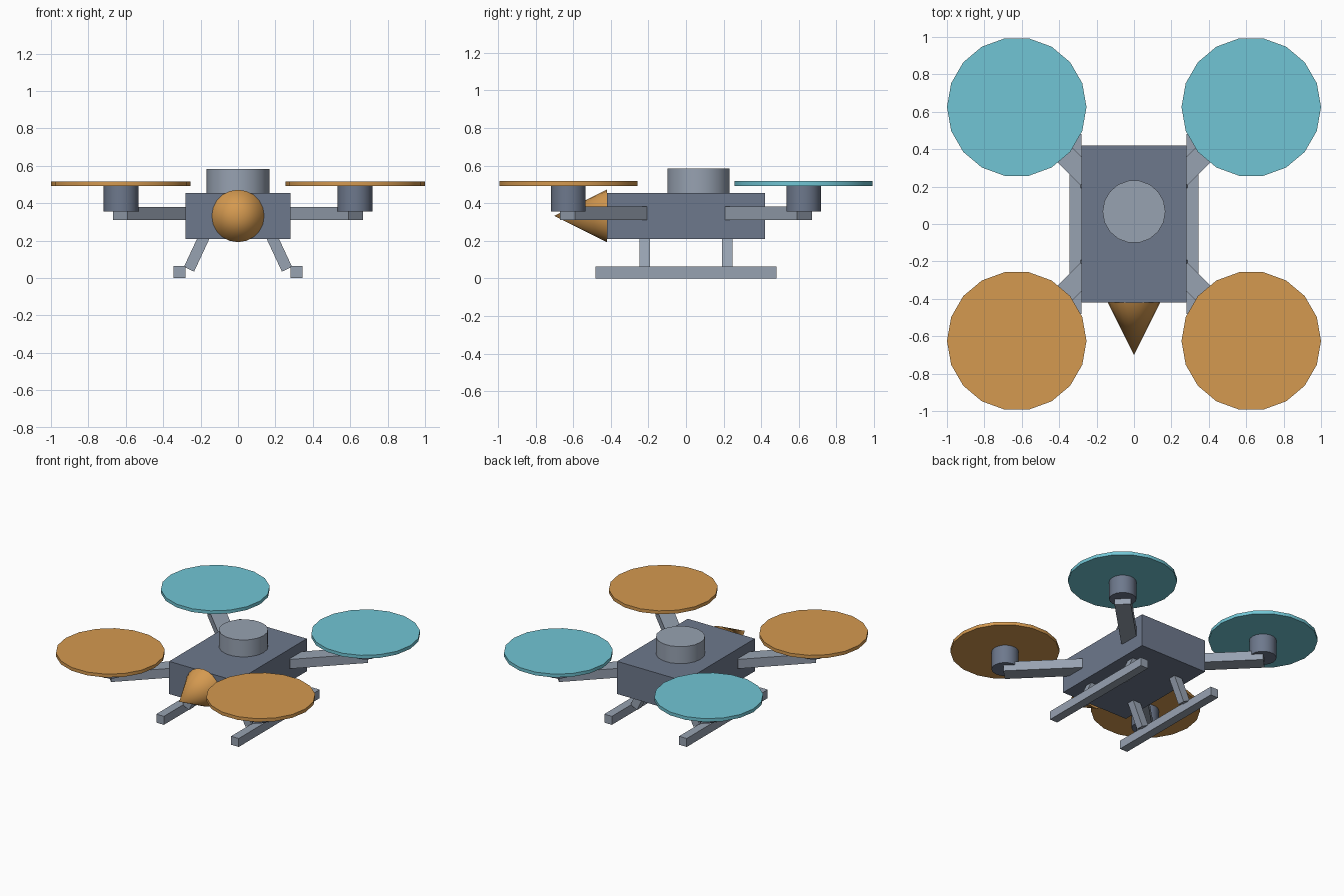
import bpy
from math import radians, sqrt, sin, cos
from mathutils import Vector

old = bpy.data.objects.get("Cube")
if old:
    bpy.data.objects.remove(old, do_unlink=True)


def material(name, rgb):
    m = bpy.data.materials.new(name)
    m.use_nodes = True
    colour = (*rgb, 1)
    m.diffuse_color = colour
    m.node_tree.nodes["Principled BSDF"].inputs["Base Color"].default_value = colour
    return m


SLATE = material("dark slate", (0.155, 0.19, 0.265))
GREY = material("light grey", (0.31, 0.36, 0.44))
ORANGE = material("orange", (0.66, 0.32, 0.08))
TEAL = material("teal", (0.165, 0.56, 0.66))


def finish(name, mat):
    ob = bpy.context.object
    ob.name = name
    ob.data.materials.append(mat)
    return ob


def box(name, centre, size, mat, rot=(0, 0, 0)):
    bpy.ops.mesh.primitive_cube_add(size=1, location=centre, rotation=rot)
    ob = finish(name, mat)
    ob.scale = size
    return ob


def disc(name, x, y, z0, z1, radius, mat):
    bpy.ops.mesh.primitive_cylinder_add(
        vertices=18, radius=radius, depth=z1 - z0,
        location=(x, y, (z0 + z1) / 2), rotation=(0, 0, radians(90)))
    bpy.ops.object.shade_smooth_by_angle(angle=radians(30))
    return finish(name, mat)


# Body, top sensor drum and nose cone
box("body", (0, 0, 0.332), (0.56, 0.84, 0.246), SLATE)
disc("sensor_drum", 0, 0.066, 0.44, 0.583, 0.168, GREY)
bpy.ops.mesh.primitive_cone_add(vertices=20, radius1=0.14, radius2=0, depth=0.28,
                                location=(0, -0.56, 0.332), rotation=(radians(90), 0, 0))
bpy.ops.object.shade_smooth_by_angle(angle=radians(30))
finish("nose_cone", ORANGE)

# Arms, motors and rotors at the four corners
inner, outer = 0.247, 0.63
mid = (inner + outer) / 2
for sx, side in ((1, "left"), (-1, "right")):
    for sy, end in ((-1, "front"), (1, "back")):
        tag = f"{end}_{side}"
        box(f"arm_{tag}", (sx * mid, sy * mid, 0.346),
            ((outer - inner) * sqrt(2), 0.112, 0.07), GREY,
            (0, 0, radians(45 * sx * sy)))
        disc(f"motor_{tag}", sx * 0.625, sy * 0.625, 0.355, 0.495, 0.093, SLATE)
        disc(f"rotor_{tag}", sx * 0.627, sy * 0.625, 0.492, 0.517, 0.373,
             ORANGE if sy < 0 else TEAL)

        # Splayed landing leg, running from inside the body to the skid
        tilt, length = radians(25), 0.24
        foot = Vector((0.262, 0.22 * sy, 0.047))
        centre = foot + Vector((-sin(tilt), 0, cos(tilt))) * length / 2
        box(f"leg_{tag}", (sx * centre.x, centre.y, centre.z),
            (0.06, 0.056, length), GREY, (0, -sx * tilt, 0))
    box(f"skid_{side}", (sx * 0.312, 0, 0.032), (0.064, 0.965, 0.064), GREY)
